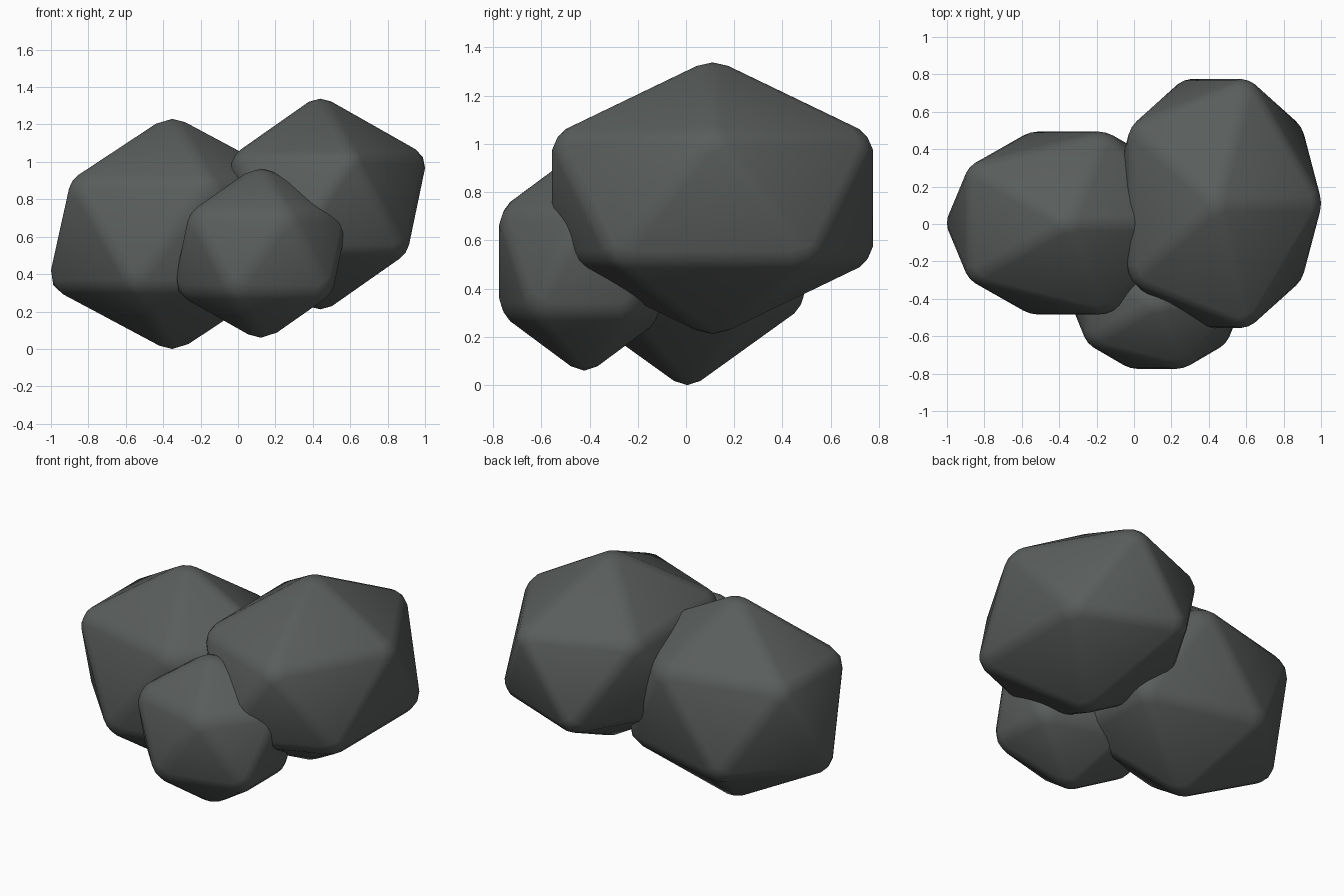
import bpy, bmesh
from mathutils import Vector

if "Cube" in bpy.data.objects:
    bpy.data.objects.remove(bpy.data.objects["Cube"])

stone = bpy.data.materials.new("dark_stone")
stone.diffuse_color = (0.10, 0.11, 0.105, 1)
stone.use_nodes = True
stone.node_tree.nodes["Principled BSDF"].inputs["Base Color"].default_value = stone.diffuse_color


def rock(name, centre, half, bevel):
    """Stretched icosahedron with rounded edges, fitted to its half-extents."""
    bm = bmesh.new()
    bmesh.ops.create_icosphere(bm, subdivisions=1, radius=1)
    bmesh.ops.scale(bm, vec=(half[0] / 0.87, half[1] / 0.83, half[2] / 0.97), verts=bm.verts)
    bmesh.ops.bevel(bm, geom=bm.edges[:], offset=bevel, segments=2, profile=0.5,
                    affect='EDGES', clamp_overlap=True)
    size = [max(abs(v.co[i]) for v in bm.verts) for i in range(3)]
    for v in bm.verts:
        v.co = Vector([v.co[i] * half[i] / size[i] + centre[i] for i in range(3)])
    for f in bm.faces:
        f.smooth = True
    mesh = bpy.data.meshes.new(name)
    bm.to_mesh(mesh)
    bm.free()
    mesh.materials.append(stone)
    ob = bpy.data.objects.new(name, mesh)
    bpy.context.collection.objects.link(ob)
    bpy.context.view_layer.objects.active = ob
    ob.select_set(True)
    bpy.ops.object.shade_smooth_by_angle(angle=0.52)
    ob.select_set(False)


# Three overlapping boulders
rock("left_boulder", (-0.352, 0.005, 0.615), (0.648, 0.489, 0.615), 0.045)
rock("right_boulder", (0.44, 0.11, 0.775), (0.56, 0.665, 0.563), 0.045)
rock("front_boulder", (0.122, -0.422, 0.512), (0.452, 0.353, 0.452), 0.045)
